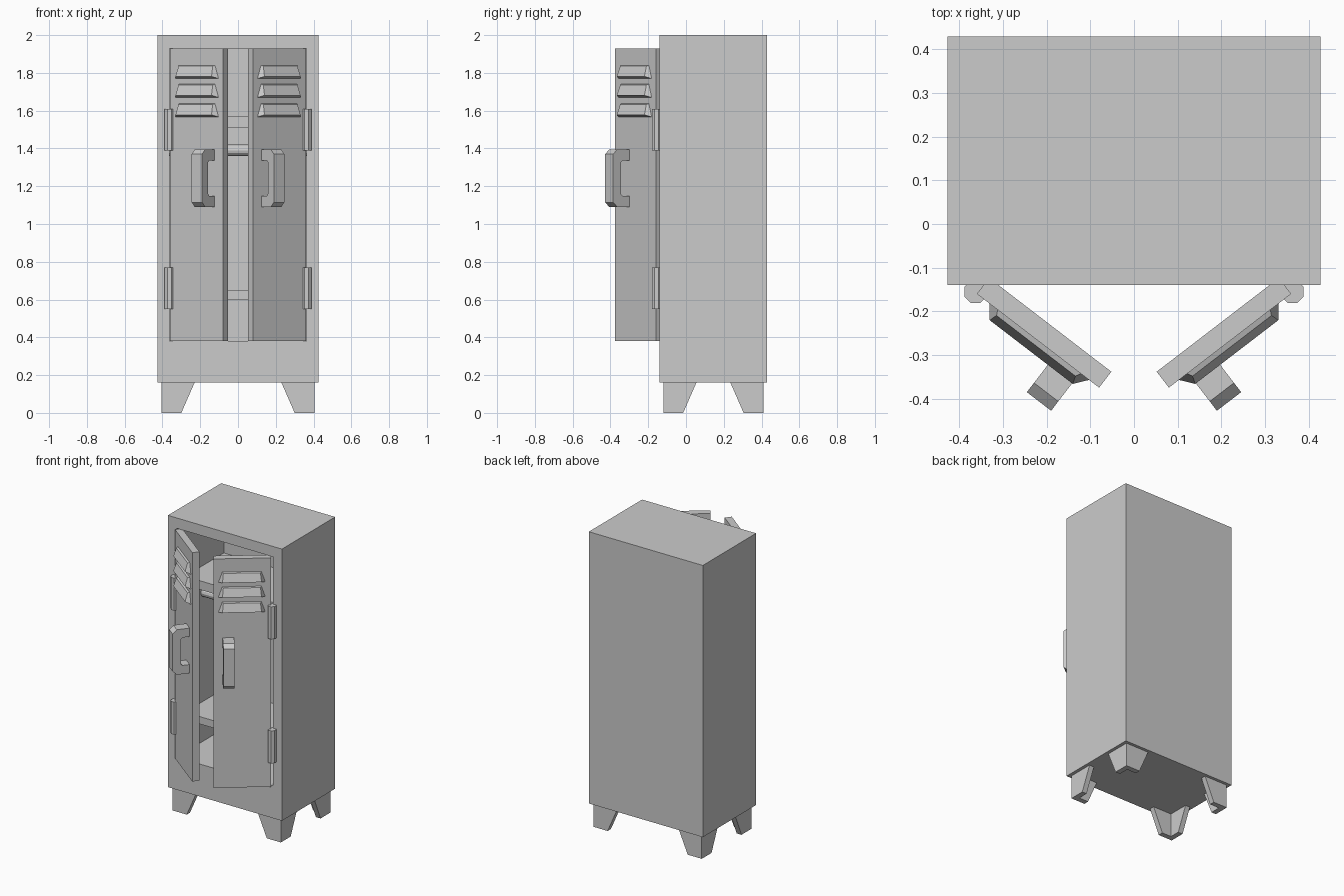
import bpy, bmesh, math
from mathutils import Vector

if "Cube" in bpy.data.objects:
    bpy.data.objects.remove(bpy.data.objects["Cube"])


def finish(name, bm):
    bmesh.ops.recalc_face_normals(bm, faces=bm.faces[:])
    me = bpy.data.meshes.new(name)
    bm.to_mesh(me)
    bm.free()
    ob = bpy.data.objects.new(name, me)
    bpy.context.collection.objects.link(ob)
    return ob


def prism(name, loop_a, loop_b):
    """Solid between two matching point loops."""
    bm = bmesh.new()
    a = [bm.verts.new(p) for p in loop_a]
    b = [bm.verts.new(p) for p in loop_b]
    n = len(a)
    bm.faces.new(a)
    bm.faces.new(b[::-1])
    for i in range(n):
        j = (i + 1) % n
        bm.faces.new((a[i], a[j], b[j], b[i]))
    return finish(name, bm)


def box(name, x, y, z):
    base = [(x[0], y[0]), (x[1], y[0]), (x[1], y[1]), (x[0], y[1])]
    return prism(name, [(p, q, z[0]) for p, q in base], [(p, q, z[1]) for p, q in base])


def cylinder(name, centre, radius, length, axis, sides=8):
    bpy.ops.mesh.primitive_cylinder_add(vertices=sides, radius=radius, depth=length, location=centre)
    ob = bpy.context.object
    ob.name = name
    if axis == 'X':
        ob.rotation_euler = (0, math.pi / 2, 0)
    else:
        ob.rotation_euler = (0, 0, math.pi / 8)
    return ob


# Cabinet shell: front frame inset and pushed back to form the interior
bm = bmesh.new()
W, F, B = 0.427, -0.14, 0.43
w, back, lo, hi = 0.362, 0.365, 0.38, 1.93


def ring(hw, y, z0, z1):
    return [bm.verts.new(p) for p in ((-hw, y, z0), (hw, y, z0), (hw, y, z1), (-hw, y, z1))]


rings = [ring(W, B, 0.16, 2.0), ring(W, F, 0.16, 2.0), ring(w, F, lo, hi), ring(w, back, lo, hi)]
for r, s in zip(rings, rings[1:]):
    for i in range(4):
        j = (i + 1) % 4
        bm.faces.new((r[i], r[j], s[j], s[i]))
bm.faces.new(rings[0])
bm.faces.new(rings[-1])
finish("cabinet_body", bm)

# Shelves and hanging rail
box("upper_shelf", (-w, w), (-0.05, back), (1.51, 1.57))
box("lower_shelf", (-w, w), (-0.05, back), (0.60, 0.65))
cylinder("hanging_rail", (0, 0.15, 1.39), 0.03, 2 * w, 'X', 12)

# Angled feet: two tapered plates meeting at each corner
T = 0.035
for sx in (-1, 1):
    for sy in (-1, 1):
        def foot(x, y, z):
            return (sx * (0.405 - x), 0.145 + sy * (0.265 - y), z)
        bm = bmesh.new()
        loops = []
        for z, l in ((0.0, 0.105), (0.16, 0.175)):
            pts = [(0, 0), (l, 0), (l, T), (T, T), (T, l), (0, l)]
            loops.append([foot(x, y, z) for x, y in pts])
        bm.free()
        prism("foot", *loops)

# Doors with louvers, handles and hinges; u runs along the door, n points out of it
ANG = math.radians(37.5)
C, S = math.cos(ANG), math.sin(ANG)
for side, s in (("left", 1), ("right", -1)):
    def P(u, n, z):
        return Vector((s * (-0.36 + u * C - n * S), -0.16 - u * S - n * C, z))

    def rect(n):
        return [P(0, n, lo), P(0.353, n, lo), P(0.353, n, hi), P(0, n, hi)]
    prism(side + "_door", rect(0), rect(-0.046))

    # Louver hoods
    for z in (1.77, 1.67, 1.567):
        def end(us):
            prof = [(0, 0), (0.03, 0.011), (0.012, 0.066), (0, 0.07)]
            return [P(u, n, z + h) for u, (n, h) in zip(us, prof)]
        prism(side + "_louver", end((0.036, 0.06, 0.066, 0.06)), end((0.324, 0.30, 0.294, 0.30)))

    # Handle: chamfered bracket profile
    prof = [(0, 1.09), (0.082, 1.09), (0.109, 1.115), (0.109, 1.37), (0.082, 1.395), (0, 1.395),
            (0, 1.337), (0.046, 1.337), (0.056, 1.327), (0.056, 1.158), (0.046, 1.148), (0, 1.148)]
    prism(side + "_handle", [P(0.228, n, z) for n, z in prof], [P(0.298, n, z) for n, z in prof])

    # Hinge barrels
    for z in (0.66, 1.50):
        cylinder(side + "_hinge", (-0.363 * s, -0.155, z), 0.028, 0.22, 'Z')
